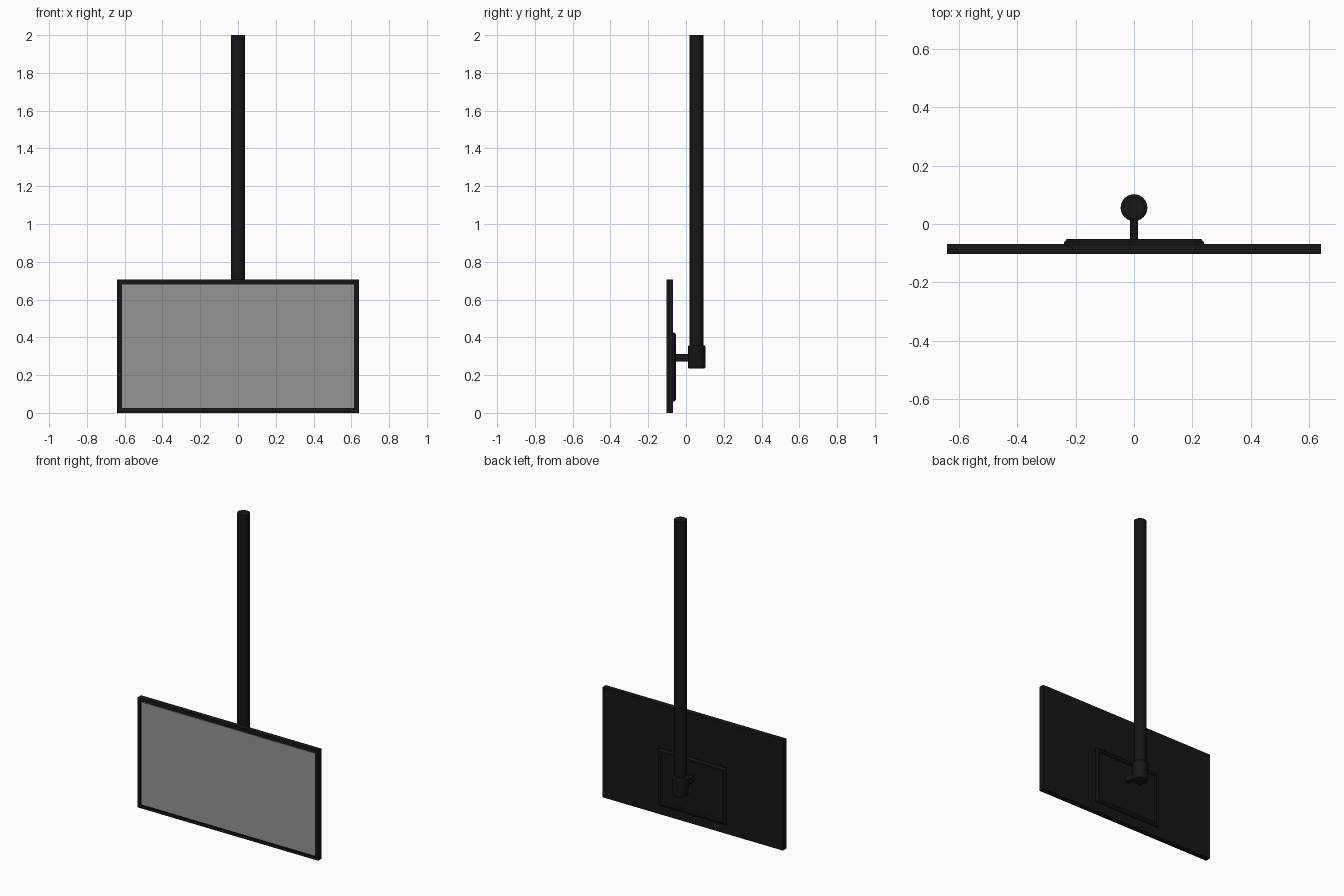
import bpy, bmesh
from mathutils import Vector

if "Cube" in bpy.data.objects:
    bpy.data.objects.remove(bpy.data.objects["Cube"])


def material(name, v):
    m = bpy.data.materials.new(name)
    m.diffuse_color = (v, v, v, 1)
    m.use_nodes = True
    m.node_tree.nodes["Principled BSDF"].inputs["Base Color"].default_value = m.diffuse_color
    return m


black = material("black_plastic", 0.008)
grey = material("screen_grey", 0.3)


def finish(bm, name, mat):
    bmesh.ops.recalc_face_normals(bm, faces=bm.faces)
    me = bpy.data.meshes.new(name)
    bm.to_mesh(me)
    bm.free()
    ob = bpy.data.objects.new(name, me)
    bpy.context.collection.objects.link(ob)
    me.materials.append(mat)
    return ob


def box_mesh(lo, hi):
    lo, hi = Vector(lo), Vector(hi)
    bm = bmesh.new()
    bmesh.ops.create_cube(bm, size=1)
    bmesh.ops.scale(bm, vec=hi - lo, verts=bm.verts)
    bmesh.ops.translate(bm, vec=(lo + hi) / 2, verts=bm.verts)
    bm.normal_update()
    return bm


def side(bm, sign):
    return next(f for f in bm.faces if f.normal.y * sign > 0.9)


def inset(bm, face, width, move_y):
    bmesh.ops.inset_region(bm, faces=[face], thickness=width)
    bmesh.ops.translate(bm, vec=(0, move_y, 0), verts=face.verts)


def bevel(ob, width, segments):
    mod = ob.modifiers.new("Bevel", 'BEVEL')
    mod.width, mod.segments = width, segments
    mod.limit_method, mod.angle_limit = 'ANGLE', 1.0


def cylinder(name, radius, z0, z1, y, sides):
    bm = bmesh.new()
    bmesh.ops.create_cone(bm, cap_ends=True, segments=sides, radius1=radius,
                          radius2=radius, depth=z1 - z0)
    bmesh.ops.translate(bm, vec=(0, y, (z0 + z1) / 2), verts=bm.verts)
    ob = finish(bm, name, black)
    bpy.context.view_layer.objects.active = ob
    ob.select_set(True)
    bpy.ops.object.shade_smooth_by_angle()
    ob.select_set(False)
    return ob


# Display housing with a shallow front pocket
bm = box_mesh((-0.64, -0.102, 0), (0.64, -0.068, 0.706))
front = side(bm, -1)
inset(bm, front, 0.025, 0)
inset(bm, front, 0, 0.006)
finish(bm, "display_housing", black)

# Screen panel sitting in the pocket
finish(box_mesh((-0.615, -0.1, 0.025), (0.615, -0.096, 0.681)), "screen", grey)

# Rear plate: chamfered raised rim around a recessed centre
bm = box_mesh((-0.24, -0.069, 0.06), (0.24, -0.068, 0.425))
back = side(bm, 1)
inset(bm, back, 0, 0.006)
inset(bm, back, 0.014, 0.010)
inset(bm, back, 0.018, 0)
inset(bm, back, 0.006, -0.008)
finish(bm, "rear_plate", black)

# Arm joining the plate to the collar
arm = finish(box_mesh((-0.0135, -0.064, 0.272), (0.0135, 0.03, 0.313)), "mount_arm", black)
bevel(arm, 0.003, 1)

# Collar and ceiling pole
collar = cylinder("pole_collar", 0.046, 0.235, 0.357, 0.056, 24)
bevel(collar, 0.006, 2)
cylinder("ceiling_pole", 0.037, 0.34, 2.0, 0.056, 24)
